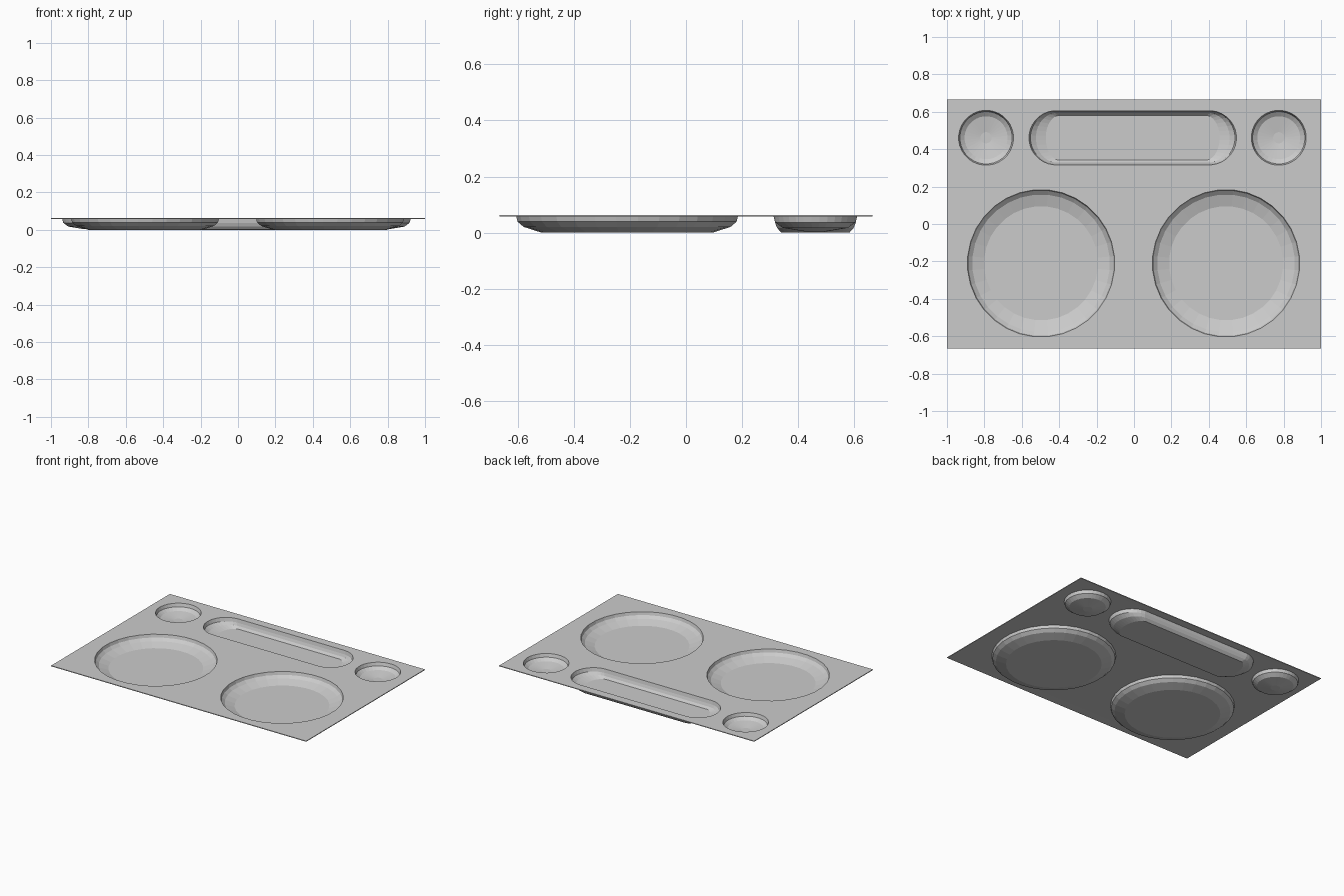
import bpy, bmesh, math

if "Cube" in bpy.data.objects:
    bpy.data.objects.remove(bpy.data.objects["Cube"])

TOP, THICK, SIDES = 0.063, 0.005, 32
bm = bmesh.new()
rim_edges = []


def ring(cx, cy, straight, rx, ry, z):
    """Circle, or a stadium when straight > 0 (half length between end arcs)."""
    pts = []
    for i in range(SIDES):
        a = 2 * math.pi * (i + 0.5) / SIDES
        c, s = math.cos(a), math.sin(a)
        shift = straight if c > 0 else -straight
        pts.append(bm.verts.new((cx + shift + rx * c, cy + ry * s, z)))
    return pts


def hollow(cx, cy, profile):
    """Pressed recess: rings of (straight, rx, ry, z) from rim down to a flat floor."""
    rings = [ring(cx, cy, *p) for p in profile]
    for a, b in zip(rings, rings[1:]):
        for i in range(SIDES):
            j = (i + 1) % SIDES
            bm.faces.new((a[i], a[j], b[j], b[i]))
    bm.faces.new(rings[-1])
    top = rings[0]
    for i in range(SIDES):
        rim_edges.append(bm.edges.get((top[i], top[(i + 1) % SIDES])))


# Two large round dishes
large = [(0, r, r, z) for r, z in
         ((0.394, TOP), (0.388, 0.042), (0.368, 0.025), (0.305, THICK))]
hollow(-0.497, -0.21, large)
hollow(0.492, -0.21, large)

# Two small round cups
small = [(0, r, r, z) for r, z in
         ((0.147, TOP), (0.14, 0.04), (0.115, 0.022), (0.03, 0.008))]
hollow(-0.791, 0.461, small)
hollow(0.774, 0.461, small)

# Long slot with scooped ends
hollow(-0.007, 0.461, [(0.41, 0.145, 0.145, TOP), (0.41, 0.137, 0.14, 0.038),
                       (0.405, 0.113, 0.133, 0.02), (0.39, 0.075, 0.12, THICK)])

# Flat sheet around the recesses
corners = [bm.verts.new((x, y, TOP)) for x, y in
           ((-1, -0.665), (1, -0.665), (1, 0.665), (-1, 0.665))]
outer = [bm.edges.new((corners[i], corners[(i + 1) % 4])) for i in range(4)]
bmesh.ops.triangle_fill(bm, use_beauty=True, edges=rim_edges + outer, normal=(0, 0, 1))

# Every face looks upward
bm.normal_update()
for f in bm.faces:
    if f.normal.z < 0:
        f.normal_flip()

mesh = bpy.data.meshes.new("tray")
bm.to_mesh(mesh)
bm.free()
tray = bpy.data.objects.new("tray", mesh)
bpy.context.collection.objects.link(tray)

# Sheet thickness, grown downward
mod = tray.modifiers.new("thickness", 'SOLIDIFY')
mod.thickness = THICK
mod.offset = -1

grey = bpy.data.materials.new("light grey")
grey.diffuse_color = (0.6, 0.6, 0.6, 1)
grey.use_nodes = True
grey.node_tree.nodes["Principled BSDF"].inputs["Base Color"].default_value = grey.diffuse_color
mesh.materials.append(grey)
